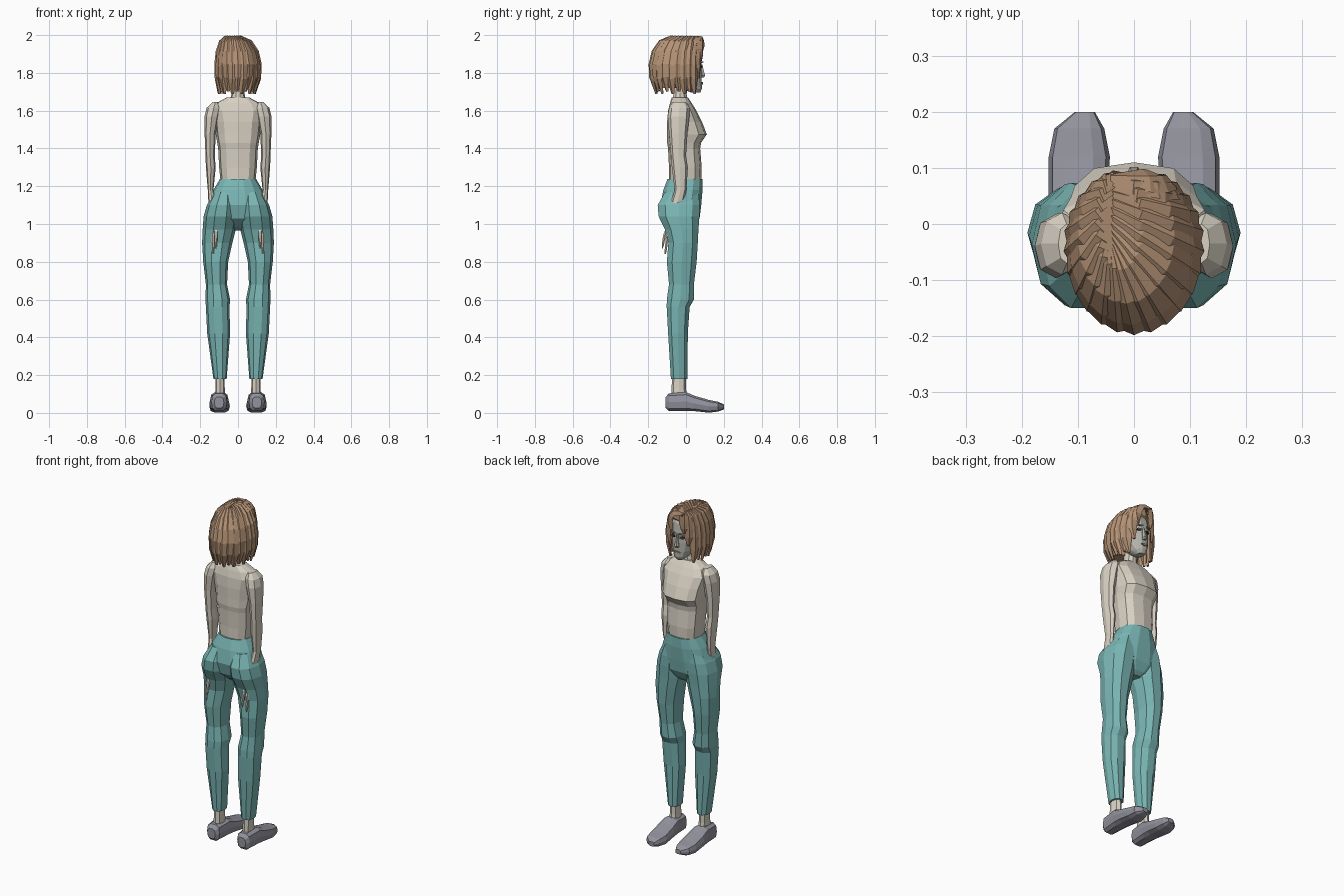
import bpy, bmesh
from math import sin, cos, pi, radians, copysign
from mathutils import Vector

cube = bpy.data.objects.get("Cube")
if cube:
    bpy.data.objects.remove(cube, do_unlink=True)


def material(name, colour):
    mat = bpy.data.materials.new(name)
    mat.use_nodes = True
    mat.diffuse_color = (*colour, 1)
    mat.node_tree.nodes["Principled BSDF"].inputs["Base Color"].default_value = (*colour, 1)
    return mat


skin = material("pale skin", (.69, .64, .55))
face_skin = material("grey face skin", (.46, .46, .42))
teal = material("teal cloth", (.19, .46, .45))
grey = material("grey shoe", (.29, .29, .34))
tan = material("tan hair", (.46, .29, .18))
dark = material("dark eye", (.06, .05, .045))


def skin_rings(name, rings, mat, mirror=False):
    """Join closed rings of points into one capped, flat-shaded surface."""
    bm = bmesh.new()
    loops = [[bm.verts.new(p) for p in ring] for ring in rings]
    n = len(loops[0])
    for a, b in zip(loops, loops[1:]):
        for i in range(n):
            bm.faces.new((a[i], a[(i + 1) % n], b[(i + 1) % n], b[i]))
    bm.faces.new(loops[0])
    bm.faces.new(loops[-1])
    bmesh.ops.recalc_face_normals(bm, faces=bm.faces)
    mesh = bpy.data.meshes.new(name)
    bm.to_mesh(mesh)
    bm.free()
    mesh.materials.append(mat)
    obj = bpy.data.objects.new(name, mesh)
    bpy.context.collection.objects.link(obj)
    if mirror:
        mod = obj.modifiers.new("mirror", 'MIRROR')
        mod.use_mirror_merge = False
    return obj


def oval(x0, x1, y0, y1, sides, power):
    """Rounded outline filling the given box."""
    for i in range(sides):
        a = 2 * pi * i / sides
        c, s = (copysign(abs(round(v, 6)) ** (2 / power), v) for v in (cos(a), sin(a)))
        yield (x0 + x1) / 2 + c * (x1 - x0) / 2, (y0 + y1) / 2 + s * (y1 - y0) / 2


def body_loft(name, table, mat, sides=12, power=2.3):
    """Centred part: height, half width, back, front."""
    return skin_rings(name, [[(x, y, z) for x, y in oval(-w, w, b, f, sides, power)]
                             for z, w, b, f in table], mat)


def limb_loft(name, table, mat, sides=10, power=2.2):
    """Mirrored part: height, inner x, outer x, back, front."""
    return skin_rings(name, [[(x, y, z) for x, y in oval(i, o, b, f, sides, power)]
                             for z, i, o, b, f in table], mat, True)


# Torso, neck and head
body_loft("torso", [
    (1.2, .09, -.09, .08), (1.3, .1, -.09, .083), (1.4, .105, -.095, .075),
    (1.43, .11, -.1, .08), (1.475, .118, -.1, .11), (1.54, .125, -.1, .085),
    (1.6, .14, -.095, .055), (1.64, .115, -.085, .03), (1.67, .06, -.075, .01)],
    skin, power=2.7)
body_loft("neck", [(1.64, .045, -.075, .01), (1.69, .035, -.068, .005),
                   (1.76, .037, -.065, .02)], skin, 10, 2)
body_loft("head", [
    (1.695, .02, .03, .075), (1.715, .04, -.02, .085), (1.75, .058, -.07, .085),
    (1.8, .068, -.11, .084), (1.83, .072, -.12, .08), (1.86, .075, -.13, .086),
    (1.91, .073, -.13, .078), (1.95, .055, -.1, .05), (1.965, .025, -.06, .02)],
    face_skin, 14, 2.2)

# Face details
body_loft("nose", [(1.775, .011, .07, .094), (1.785, .014, .07, .104),
                   (1.81, .009, .07, .096), (1.845, .007, .07, .088)], face_skin, 6, 2)


def face_plate(name, x, z, w, h, y, tilt, mat, mirror=True):
    rings = []
    for dy in (-.004, .004):
        rings.append([(x + px, y + dy - tilt * px, z + pz)
                      for px, pz in oval(-w, w, -h, h, 8, 2)])
    skin_rings(name, rings, mat, mirror)


face_plate("eyes", .03, 1.833, .015, .007, .076, .45, dark)
face_plate("eyebrows", .031, 1.857, .019, .004, .081, .45, tan)
face_plate("lips", 0, 1.745, .02, .006, .085, 0, tan, False)

# Arms reaching down into the trousers, with fingers showing behind
limb_loft("arms", [
    (1.645, .105, .135, -.07, 0), (1.615, .09, .166, -.09, .02),
    (1.57, .1, .177, -.097, .018), (1.48, .118, .177, -.09, .008),
    (1.36, .123, .172, -.08, 0), (1.3, .118, .17, -.075, .01),
    (1.18, .13, .16, -.06, .002), (1.08, .11, .155, -.09, -.02),
    (.99, .11, .15, -.105, -.06)], skin, 8)
for n, (x, tip) in enumerate([(.117, .87), (.132, .84)]):
    y = -.122 + n * .015
    limb_loft(f"fingers_{n + 1}", [
        (1, x - .008, x + .008, -.1, -.075), (.94, x - .009, x + .008, y, y + .017),
        (tip + .02, x - .006, x + .006, y - .007, y + .006),
        (tip, x - .003, x + .003, y - .006, y)], skin, 6)

# Trousers: hips and two legs
body_loft("trouser_hips", [
    (1.238, .096, -.1, .09), (1.18, .13, -.122, .09), (1.1, .162, -.138, .083),
    (1.03, .17, -.12, .074), (.985, .1, -.07, .05), (.965, .04, -.04, .03)], teal, 14)
limb_loft("trouser_legs", [
    (1.17, .02, .125, -.115, .07), (1.1, .004, .165, -.155, .078),
    (1.04, .003, .182, -.15, .076), (.97, .012, .187, -.115, .07),
    (.9, .03, .19, -.097, .066), (.8, .052, .184, -.105, .06),
    (.68, .058, .17, -.093, .045), (.6, .042, .172, -.105, .045),
    (.56, .045, .17, -.105, .022), (.42, .042, .163, -.097, .012),
    (.18, .06, .13, -.082, .01)], teal)

# Ankles and shoes
limb_loft("ankles", [(.05, .068, .122, -.08, .01), (.13, .07, .12, -.076, 0),
                     (.2, .072, .12, -.074, 0)], skin, 8)
shoe = [(-.108, .075, .125, .025, .085), (-.09, .058, .14, .008, .105),
        (0, .05, .148, .008, .112), (.045, .046, .152, .008, .092),
        (.12, .043, .152, 0, .07), (.17, .053, .142, .006, .06),
        (.2, .07, .105, .018, .045)]
skin_rings("shoes", [[(x, y, z) for x, z in oval(i, o, lo, hi, 10, 3)]
                     for y, i, o, lo, hi in shoe], grey, True)

# Hair: inner cap, then overlapping locks falling from a side parting
body_loft("hair_cap", [
    (1.72, .08, -.14, -.03), (1.8, .095, -.165, -.015), (1.87, .098, -.165, .02),
    (1.93, .085, -.135, .075), (1.97, .06, -.1, .075), (1.983, .03, -.06, .05)],
    tan, 14, 2.2)

FALL = [(0, 1.972), (.35, 1.985), (.68, 1.962), (.9, 1.91),
        (1, 1.84), (.98, 1.77), (.85, 1.69)]
CENTRE = Vector((0, -.035, 1.83))


def lock(name, angle, drop=1.0):
    """One ridged lock; the angle is measured from the back of the head."""
    side, fore = sin(angle), -cos(angle)
    root = Vector((-.04, .03 + .055 * fore))
    reach = Vector((.113 * side, -.035 + fore * (.15 if fore < 0 else .125)))
    path = []
    for f, z in FALL:
        p = root.lerp(reach, f)
        path.append(Vector((p.x, p.y, 1.98 - (1.98 - z) * drop)))
    rings = []
    for i, p in enumerate(path):
        along = (path[min(i + 1, len(path) - 1)] - path[max(i - 1, 0)]).normalized()
        across = along.cross(p - CENTRE).normalized()
        out = across.cross(along)
        w = (.014, .02, .027, .031, .031, .026, .008)[i]
        t = .006 if i == len(path) - 1 else .013
        rings.append([p + across * w, p + out * t, p - across * w, p - out * .008])
    skin_rings(name, rings, tan)


LOCKS = 19
for k in range(LOCKS):
    lock(f"hair_lock_{k + 1}", radians(-128 + 256 * k / (LOCKS - 1)), 1 - .04 * (k % 2))

# Short fringe locks swept to both sides of the forehead
for k, (angle, drop) in enumerate([(142, .72), (153, .4), (-143, .65), (-155, .4)]):
    lock(f"fringe_lock_{k + 1}", radians(angle), drop)
